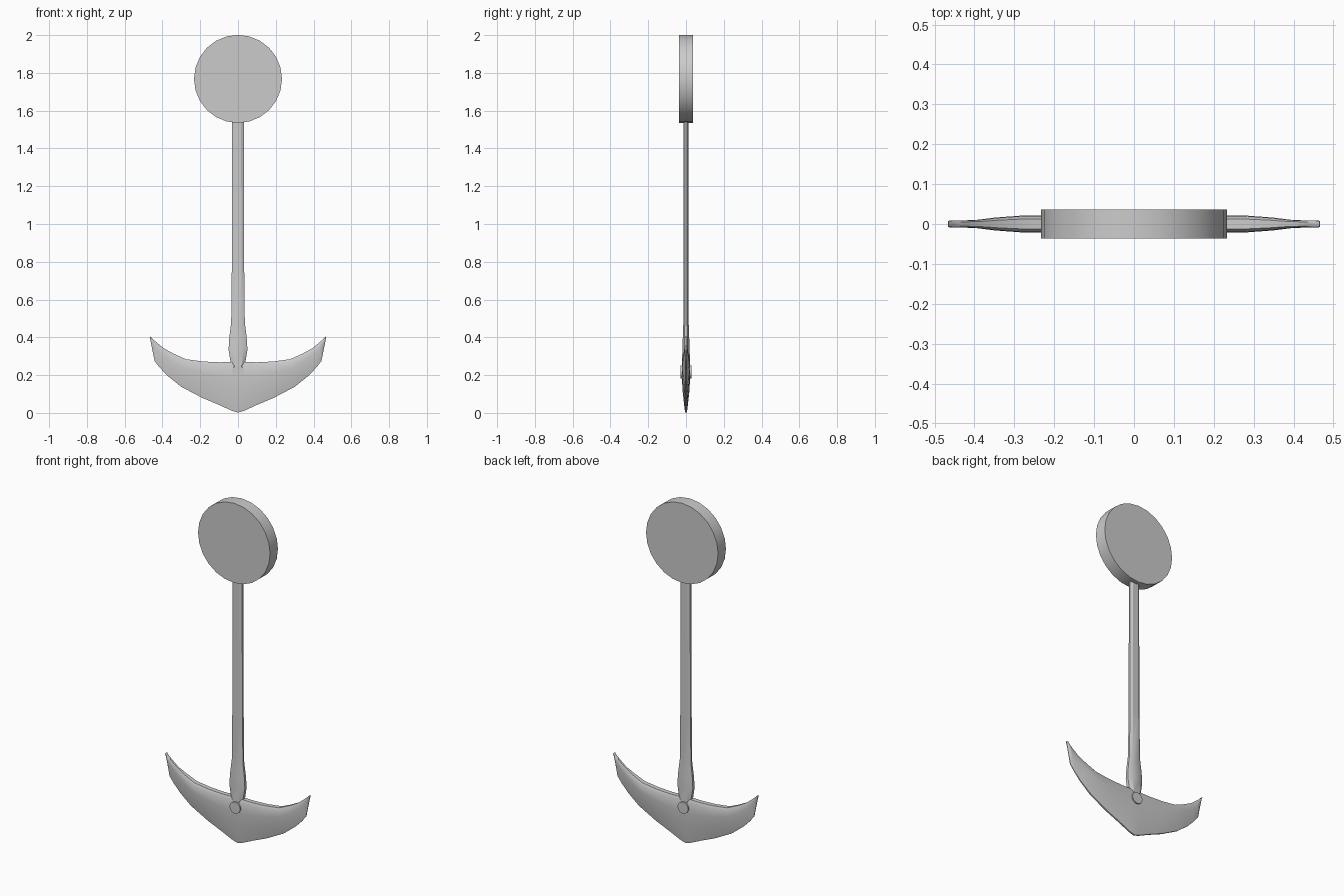
import bpy, bmesh, math

if "Cube" in bpy.data.objects:
    bpy.data.objects.remove(bpy.data.objects["Cube"])


def loft(name, rings, smooth=35):
    """Skin a closed mesh over a list of equal-length point rings."""
    bm = bmesh.new()
    loops = [[bm.verts.new(p) for p in ring] for ring in rings]
    n = len(loops[0])
    for a, b in zip(loops, loops[1:]):
        for i in range(n):
            j = (i + 1) % n
            bm.faces.new((a[i], a[j], b[j], b[i]))
    bm.faces.new(loops[0])
    bm.faces.new(loops[-1])
    bmesh.ops.recalc_face_normals(bm, faces=bm.faces)
    mesh = bpy.data.meshes.new(name)
    bm.to_mesh(mesh)
    bm.free()
    ob = bpy.data.objects.new(name, mesh)
    bpy.context.collection.objects.link(ob)
    finish(ob, smooth)
    return ob


def finish(ob, angle=35):
    bpy.ops.object.select_all(action='DESELECT')
    ob.select_set(True)
    bpy.context.view_layer.objects.active = ob
    bpy.ops.object.shade_smooth_by_angle(angle=math.radians(angle))


def disc(name, z, radius, depth, sides):
    bpy.ops.mesh.primitive_cylinder_add(vertices=sides, radius=radius, depth=depth,
                                        location=(0, 0, z), rotation=(math.pi / 2, 0, 0))
    ob = bpy.context.object
    ob.name = name
    finish(ob)


# Round weight at the top and the pivot pin through the blade
disc("round_weight", 1.768, 0.233, 0.073, 24)
disc("pivot_pin", 0.217, 0.034, 0.058, 14)

# Shaft: flattened octagon, flaring just above the blade
# (z, half width, half depth)
sections = [(0.205, 0.026, 0.023), (0.25, 0.036, 0.022), (0.335, 0.050, 0.019),
            (0.40, 0.046, 0.017), (0.48, 0.036, 0.014), (0.75, 0.033, 0.013),
            (1.02, 0.032, 0.013), (1.27, 0.031, 0.013), (1.56, 0.031, 0.013)]
octagon = [(1, .45), (.55, 1), (-.55, 1), (-1, .45),
           (-1, -.45), (-.55, -1), (.55, -1), (1, -.45)]
loft("shaft", [[(w * u, d * v, z) for u, v in octagon] for z, w, d in sections], 25)

# Blade: ribs from the lower cutting edge to the upper edge
# (lower x, lower z, upper x, upper z, half thickness)
ribs = [(0.0, 0.002, 0.0, 0.268, 0.022), (0.03, 0.010, 0.03, 0.269, 0.022),
        (0.10, 0.042, 0.10, 0.268, 0.022), (0.19, 0.080, 0.185, 0.272, 0.022),
        (0.30, 0.138, 0.275, 0.284, 0.021), (0.37, 0.194, 0.34, 0.313, 0.016),
        (0.415, 0.240, 0.39, 0.340, 0.010), (0.442, 0.275, 0.425, 0.368, 0.009),
        (0.454, 0.335, 0.448, 0.387, 0.009), (0.467, 0.400, 0.465, 0.404, 0.008)]
# height fraction along a rib, share of the half thickness
section = [(0, .2), (.08, .36), (.4, .78), (.68, 1), (.93, .95), (1, .6)]


def rib_ring(rib, side):
    x0, z0, x1, z1, half = rib
    pts = [(side * (x0 + (x1 - x0) * t), half * s, z0 + (z1 - z0) * t) for t, s in section]
    return pts + [(x, -y, z) for x, y, z in reversed(pts)]


loft("blade", [rib_ring(r, -1) for r in reversed(ribs)] + [rib_ring(r, 1) for r in ribs[1:]])
